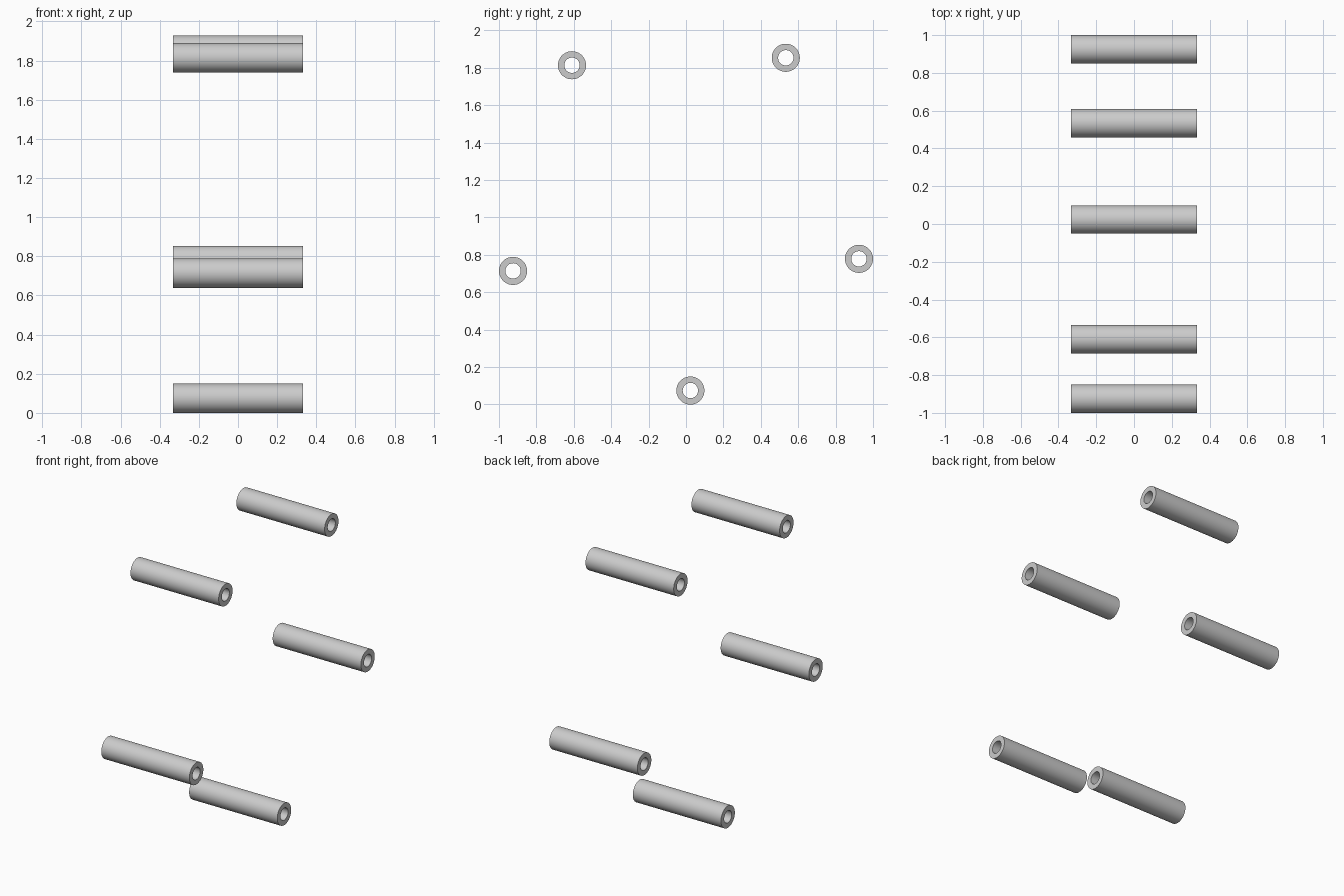
import bpy, bmesh, math

if "Cube" in bpy.data.objects:
    bpy.data.objects.remove(bpy.data.objects["Cube"])

HALF_LEN = 0.333
R_OUT, R_IN = 0.075, 0.041
RING_R, RING_Y, RING_Z = 0.973, -0.0105, 1.047
SIDES = 64


def tube_mesh():
    """Hollow tube along x: a closed profile swept around the axis."""
    profile = [(-HALF_LEN, R_IN), (-HALF_LEN, R_OUT), (HALF_LEN, R_OUT), (HALF_LEN, R_IN)]
    bm = bmesh.new()
    rings = []
    for i in range(SIDES):
        a = 2 * math.pi * i / SIDES
        rings.append([bm.verts.new((x, r * math.cos(a), r * math.sin(a))) for x, r in profile])
    for i in range(SIDES):
        p, q = rings[i], rings[(i + 1) % SIDES]
        for j in range(4):
            k = (j + 1) % 4
            bm.faces.new((p[j], p[k], q[k], q[j]))
    bmesh.ops.recalc_face_normals(bm, faces=bm.faces)
    mesh = bpy.data.meshes.new("spacer_tube")
    bm.to_mesh(mesh)
    bm.free()
    return mesh


# Five spacer tubes evenly spaced on a circle, turned slightly off vertical
mesh = tube_mesh()
for n in range(5):
    a = math.radians(-88 + 72 * n)
    tube = bpy.data.objects.new(f"spacer_tube_{n + 1}", mesh)
    tube.location = (0, RING_Y + RING_R * math.cos(a), RING_Z + RING_R * math.sin(a))
    bpy.context.collection.objects.link(tube)
    tube.select_set(True)
    bpy.context.view_layer.objects.active = tube

# Smooth walls, sharp rims
bpy.ops.object.shade_smooth_by_angle(angle=math.radians(30))
